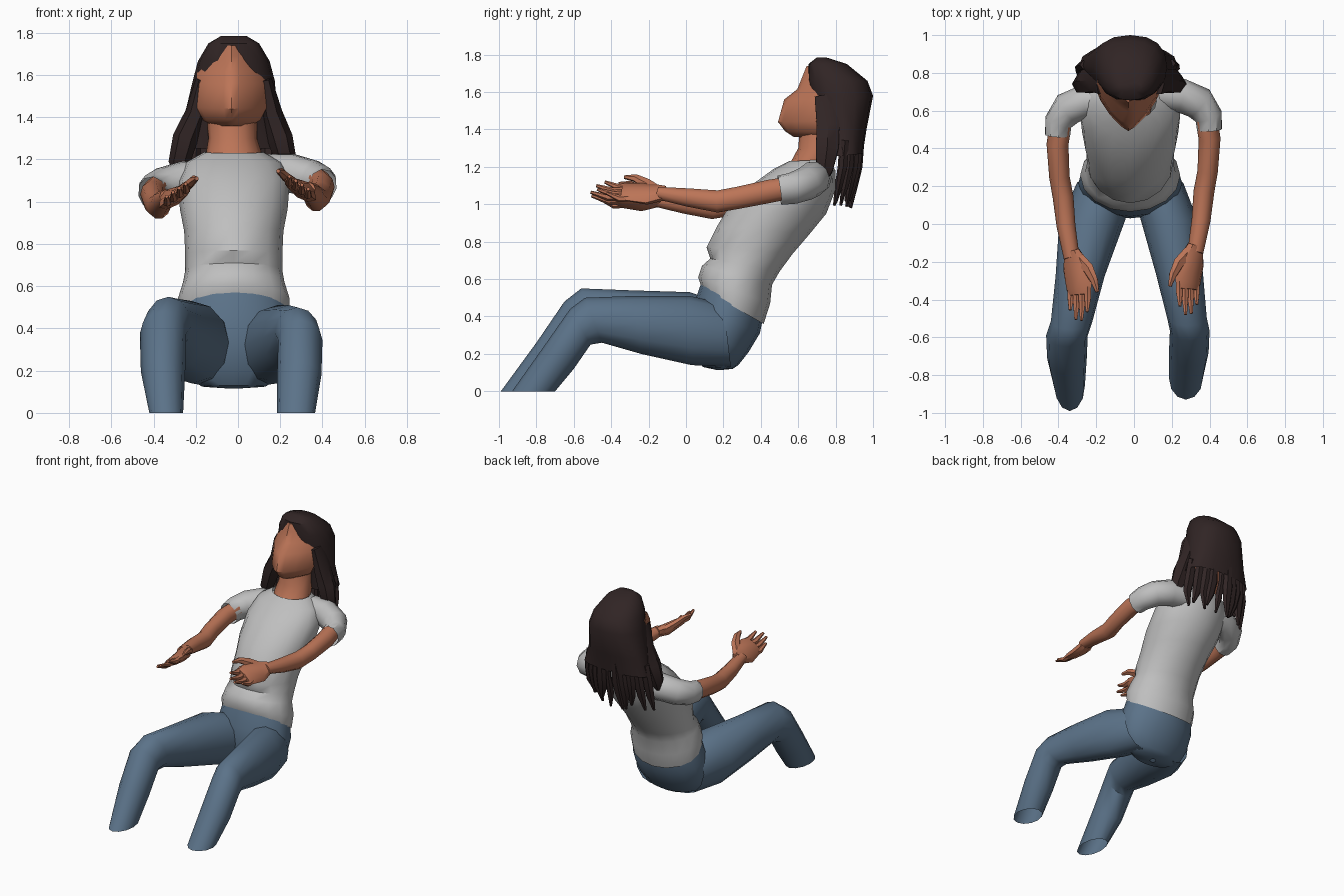
import bpy, bmesh, math, random
from mathutils import Vector as V

random.seed(4)


def material(name, rgb):
    m = bpy.data.materials.new(name)
    m.diffuse_color = (*rgb, 1)
    return m


SKIN = material("skin", (0.50, 0.175, 0.095))
SHIRT = material("light_grey_cotton", (0.52, 0.52, 0.52))
DENIM = material("blue_denim", (0.105, 0.17, 0.25))
HAIR = material("dark_brown_hair", (0.03, 0.018, 0.018))


def bend(v, power):
    return math.copysign(abs(v) ** power, v)


def loft(name, rings, mat, n=12, power=1.0, angle=40, open_end=False):
    """Skin a list of (centre, half_side, half_depth) ovals; clothing stays open-ended.
    Power below 1 squares the oval, above 1 points it."""
    bm = bmesh.new()
    loops = []
    for c, a, b in rings:
        loops.append([bm.verts.new(c + a * bend(math.cos(t), power) + b * bend(math.sin(t), power))
                      for t in (2 * math.pi * i / n for i in range(n))])
    for p, q in zip(loops, loops[1:]):
        for i in range(n):
            j = (i + 1) % n
            bm.faces.new((p[i], p[j], q[j], q[i]))
    if mat in (SKIN, HAIR):
        bm.faces.new(loops[0])
        if not open_end:
            bm.faces.new(loops[-1])
    bmesh.ops.recalc_face_normals(bm, faces=bm.faces)
    me = bpy.data.meshes.new(name)
    bm.to_mesh(me)
    bm.free()
    me.materials.append(mat)
    ob = bpy.data.objects.new(name, me)
    bpy.context.collection.objects.link(ob)
    bpy.ops.object.select_all(action='DESELECT')
    ob.select_set(True)
    bpy.context.view_layer.objects.active = ob
    bpy.ops.object.shade_smooth_by_angle(angle=math.radians(angle))
    return ob


def profile(name, rows, mat, n=12, power=1.0, open_end=False):
    """Rows of (x centre, half width, front y, front z, back y, back z)."""
    rings = []
    for x, w, fy, fz, by, bz in rows:
        f, b = V((x, fy, fz)), V((x, by, bz))
        rings.append(((f + b) / 2, V((w, 0, 0)), (b - f) / 2))
    return loft(name, rings, mat, n, power, open_end=open_end)


def limb(name, pts, mat, side=(1, 0, 0), n=10):
    """Points of (x, y, z, half width, half thickness), swept along the path."""
    cs = [V(p[:3]) for p in pts]
    rings = []
    for i, p in enumerate(pts):
        t = (cs[min(i + 1, len(cs) - 1)] - cs[max(i - 1, 0)]).normalized()
        s = V(side)
        s = (s - t * s.dot(t)).normalized()
        rings.append((cs[i], s * p[3], t.cross(s) * p[4]))
    return loft(name, rings, mat, n)


# Shirt body, from hem to neckline, with a soft fold under the bust
profile("shirt_body", [
    (-.02, .26, .085, .55, .415, .36),
    (-.02, .265, .065, .61, .45, .47),
    (-.02, .24, .085, .67, .46, .57),
    (-.02, .23, .13, .71, .50, .64),
    (-.02, .23, .11, .77, .57, .735),
    (-.02, .235, .165, .88, .66, .84),
    (-.02, .255, .225, .98, .75, .95),
    (-.02, .265, .36, 1.11, .80, 1.08),
    (-.02, .23, .47, 1.19, .80, 1.18),
    (-.02, .14, .55, 1.23, .76, 1.24)], SHIRT, 16)

# Jeans: seat and two open legs cut off flat at the floor
profile("jeans_seat", [
    (-.02, .255, .08, .575, .41, .385),
    (-.02, .275, .04, .46, .395, .31),
    (-.02, .27, .03, .33, .335, .21),
    (-.02, .23, .05, .20, .28, .14),
    (-.02, .15, .09, .13, .25, .12),
    (-.02, .02, .16, .115, .20, .115)], DENIM, 16)
profile("jeans_left_leg", [
    (-.16, .14, .20, .47, .24, .13),
    (-.22, .175, .02, .53, .03, .14),
    (-.285, .13, -.30, .54, -.25, .21),
    (-.33, .11, -.56, .55, -.47, .28),
    (-.355, .11, -.65, .48, -.53, .27),
    (-.355, .105, -.80, .26, -.62, .13),
    (-.34, .08, -.99, 0, -.72, 0)], DENIM)
profile("jeans_right_leg", [
    (.12, .14, .20, .47, .24, .13),
    (.185, .15, .02, .51, .03, .14),
    (.24, .125, -.28, .51, -.24, .20),
    (.28, .105, -.54, .50, -.45, .26),
    (.295, .105, -.62, .44, -.51, .25),
    (.29, .105, -.76, .24, -.60, .12),
    (.275, .09, -.93, 0, -.70, 0)], DENIM)

# Sleeves, arms and hands, one set per side
for s, label, dx, dy, dz in ((-1, "left", -.005, -.03, -.025), (1, "right", 0, 0, .01)):
    def at(x, y, z, w, t):
        return (s * x + dx, y + dy, z + dz, w, t)

    limb(label + "_sleeve", [
        at(.13, .69, 1.13, .09, .09), at(.25, .68, 1.125, .09, .095),
        at(.345, .64, 1.10, .09, .09), at(.395, .57, 1.075, .075, .085),
        at(.40, .50, 1.065, .068, .08)], SHIRT, (s * .5, .85, 0))
    limb(label + "_arm", [
        at(.375, .62, 1.09, .06, .06), at(.40, .45, 1.06, .058, .065),
        at(.39, .28, 1.025, .054, .062), at(.37, .17, 1.005, .055, .062),
        at(.355, .02, 1.025, .05, .052), at(.325, -.15, 1.05, .042, .035)], SKIN)
    across = V((-s * .83, 0, .55))
    limb(label + "_palm", [
        at(.325, -.11, 1.05, .045, .035), at(.30, -.20, 1.045, .085, .04),
        at(.285, -.31, 1.055, .08, .03), at(.285, -.345, 1.06, .065, .018)],
        SKIN, across, 8)
    for k, length in enumerate((.11, .155, .15, .10)):
        o = across * (.054 - .036 * k)
        x, z = .285 + s * o.x, 1.055 + o.z
        limb(f"{label}_finger_{k + 1}", [
            at(x, -.30, z, .021, .02), at(x, -.30 - length * .55, z - .005, .021, .018),
            at(x + .003, -.325 - length, z + .025, .009, .008)], SKIN, across, 6)
    limb(label + "_thumb", [
        at(.29, -.15, 1.06, .035, .028), at(.235, -.21, 1.10, .035, .025),
        at(.205, -.27, 1.13, .024, .02), at(.19, -.33, 1.135, .01, .01)],
        SKIN, (0, 1, 0), 6)

# Neck and head tilted slightly back, face pointed towards the centre line
profile("neck", [
    (-.02, .12, .52, 1.17, .76, 1.17),
    (-.02, .13, .565, 1.235, .78, 1.24),
    (-.025, .115, .60, 1.30, .83, 1.30),
    (-.03, .12, .61, 1.42, .87, 1.42)], SKIN)
profile("head", [
    (-.03, .08, .575, 1.36, .80, 1.35),
    (-.03, .135, .53, 1.39, .87, 1.38),
    (-.03, .165, .492, 1.44, .90, 1.45),
    (-.03, .17, .525, 1.56, .93, 1.56),
    (-.03, .165, .595, 1.615, .93, 1.62),
    (-.03, .14, .625, 1.69, .90, 1.68),
    (-.03, .07, .645, 1.74, .82, 1.735)], SKIN, 16, 1.55)

# Hair mass hanging behind the face, open underneath
profile("hair", [
    (-.02, .06, .70, 1.785, .75, 1.785),
    (-.02, .12, .655, 1.75, .86, 1.75),
    (-.02, .17, .65, 1.67, .97, 1.66),
    (-.02, .195, .665, 1.56, 1.0, 1.58),
    (-.035, .22, .71, 1.40, .965, 1.40),
    (-.03, .26, .735, 1.25, .945, 1.27)], HAIR, 16, .85, True)

# Side locks framing the face
for s, label, tip in ((-1, "left", -.28), (1, "right", .23)):
    limb(label + "_side_lock", [
        (s * .15 - .02, .74, 1.58, .03, .06), (s * .18 - .02, .76, 1.42, .05, .07),
        (s * .225 - .025, .755, 1.30, .06, .07), (tip, .74, 1.18, .05, .05),
        (tip + s * .01, .74, 1.12, .01, .01)], HAIR, (1, 0, 0), 6)

# Ragged locks across the back, parted in the middle so the nape shows from below
for k, x in enumerate((-.27, -.22, -.17, -.12, -.075, .055, .10, .15, .20)):
    y = .925 - 1.6 * (x + .03) ** 2
    limb(f"back_lock_{k + 1}", [
        (x * .95, y + .01, 1.34, .03, .025), (x, y, 1.20, .042, .025),
        (x + random.uniform(-.01, .01), y - .02, 1.10, .035, .02),
        (x + random.uniform(-.03, .03), y - .04, random.uniform(.97, 1.03), .01, .008)],
        HAIR, (1, 0, 0), 6)
limb("middle_lock", [
    (-.01, .93, 1.34, .02, .02), (-.012, .925, 1.22, .018, .018),
    (-.01, .90, 1.10, .03, .02), (0, .88, .98, .008, .008)], HAIR, (1, 0, 0), 6)
